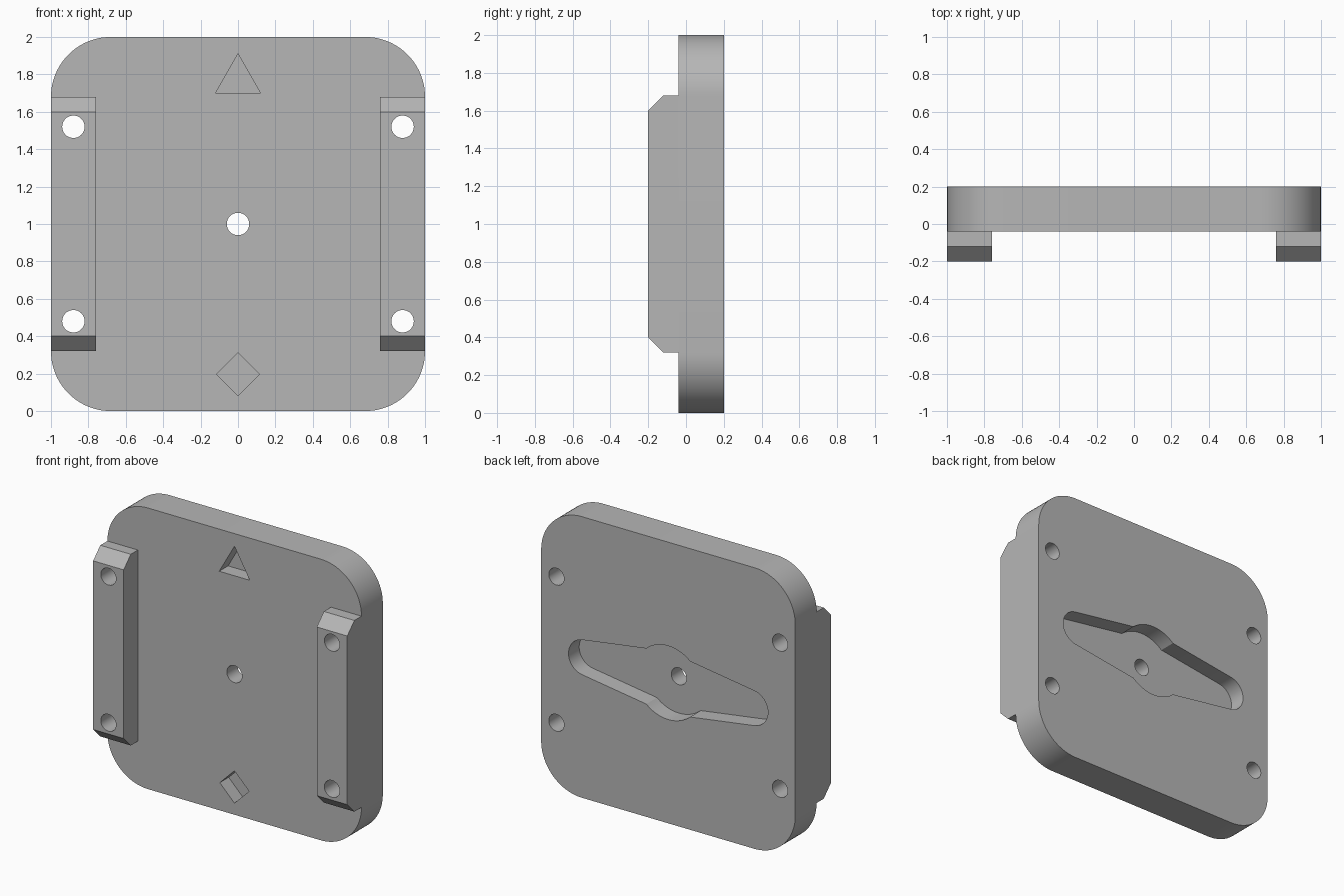
import bpy, bmesh
from math import radians, cos, sin
from mathutils import Vector

if "Cube" in bpy.data.objects:
    bpy.data.objects.remove(bpy.data.objects["Cube"])

GREY = (0.47, 0.47, 0.47, 1)
grey = bpy.data.materials.new("plain grey")
grey.use_nodes = True
grey.diffuse_color = GREY
grey.node_tree.nodes["Principled BSDF"].inputs["Base Color"].default_value = GREY

MID = 1.0                      # height of the plate centre
BACK, FACE, RAIL = 0.2, -0.04, -0.2


def arc(cx, cz, r, start, end, n):
    """Points along an arc, angles in degrees."""
    angles = [radians(start + (end - start) * i / n) for i in range(n + 1)]
    return [(cx + r * cos(a), cz + r * sin(a)) for a in angles]


def circle(cx, cz, r, n=48):
    return arc(cx, cz, r, 0, 360, n)[:-1]


def prism(name, outline, offset):
    """Closed prism from a 3D outline swept by an offset."""
    bm = bmesh.new()
    base = bm.faces.new([bm.verts.new(p) for p in outline])
    swept = bmesh.ops.extrude_face_region(bm, geom=[base], use_keep_orig=True)
    verts = [g for g in swept["geom"] if isinstance(g, bmesh.types.BMVert)]
    bmesh.ops.translate(bm, vec=Vector(offset), verts=verts)
    bmesh.ops.recalc_face_normals(bm, faces=bm.faces)
    mesh = bpy.data.meshes.new(name)
    bm.to_mesh(mesh)
    bm.free()
    mesh.materials.append(grey)
    obj = bpy.data.objects.new(name, mesh)
    bpy.context.collection.objects.link(obj)
    return obj


def slab(name, outline, y0, y1):
    """Prism of an x-z outline between two depths."""
    return prism(name, [(x, y0, z) for x, z in outline], (0, y1 - y0, 0))


def select(obj):
    bpy.ops.object.select_all(action="DESELECT")
    obj.select_set(True)
    bpy.context.view_layer.objects.active = obj


def carve(obj, cutters):
    """Subtract the cutters, then shade the curved walls smooth."""
    select(obj)
    for cutter in cutters:
        mod = obj.modifiers.new("cut", "BOOLEAN")
        mod.operation, mod.solver, mod.object = "DIFFERENCE", "EXACT", cutter
        bpy.ops.object.modifier_apply(modifier=mod.name)
    bpy.ops.object.shade_smooth_by_angle(angle=radians(25))


# Rounded base plate
R = 0.32
outline = []
for i, (sx, sz) in enumerate([(1, 1), (-1, 1), (-1, -1), (1, -1)]):
    outline += arc(sx * (1 - R), MID + sz * (1 - R), R, 90 * i, 90 * i + 90, 20)
plate = slab("base_plate", outline, FACE, BACK)

# Screw holes near the corners
holes = {s: [slab("screw_hole_cutter", circle(s * 0.88, MID + dz, 0.06), -0.5, 0.5)
             for dz in (-0.52, 0.52)] for s in (-1, 1)}
centre_hole = slab("centre_hole_cutter", circle(0, MID, 0.06), -0.5, 0.5)

# Two-armed recess in the back: rounded arm tips and a round hub
horn = arc(0.66, MID, 0.125, -81, 81, 20) + arc(0, MID, 0.262, 49, 131, 20)
horn += [(-x, 2 * MID - z) for x, z in horn]
recess = slab("arm_recess_cutter", horn, 0.08, 0.5)

# Triangle and diamond pockets in the front
pocket = FACE + 0.1
triangle = slab("triangle_cutter", [(-0.12, 1.7), (0.12, 1.7), (0, 1.91)], -0.5, pocket)
diamond = slab("diamond_cutter", circle(0, 0.197, 0.115, 4), -0.5, pocket)

carve(plate, holes[-1] + holes[1] + [recess, centre_hole, triangle, diamond])

# Side rails with chamfered ends
W, C, H = 0.24, 0.08, 0.68
profile = [(FACE, -H), (RAIL + C, -H), (RAIL, C - H),
           (RAIL, H - C), (RAIL + C, H), (FACE, H)]
for side, name in ((-1, "right_rail"), (1, "left_rail")):
    rail = prism(name, [(side, y, MID + z) for y, z in profile], (-side * W, 0, 0))
    carve(rail, holes[side])

# Remove the cutters
for obj in list(bpy.data.objects):
    if "_cutter" in obj.name:
        bpy.data.objects.remove(obj)
